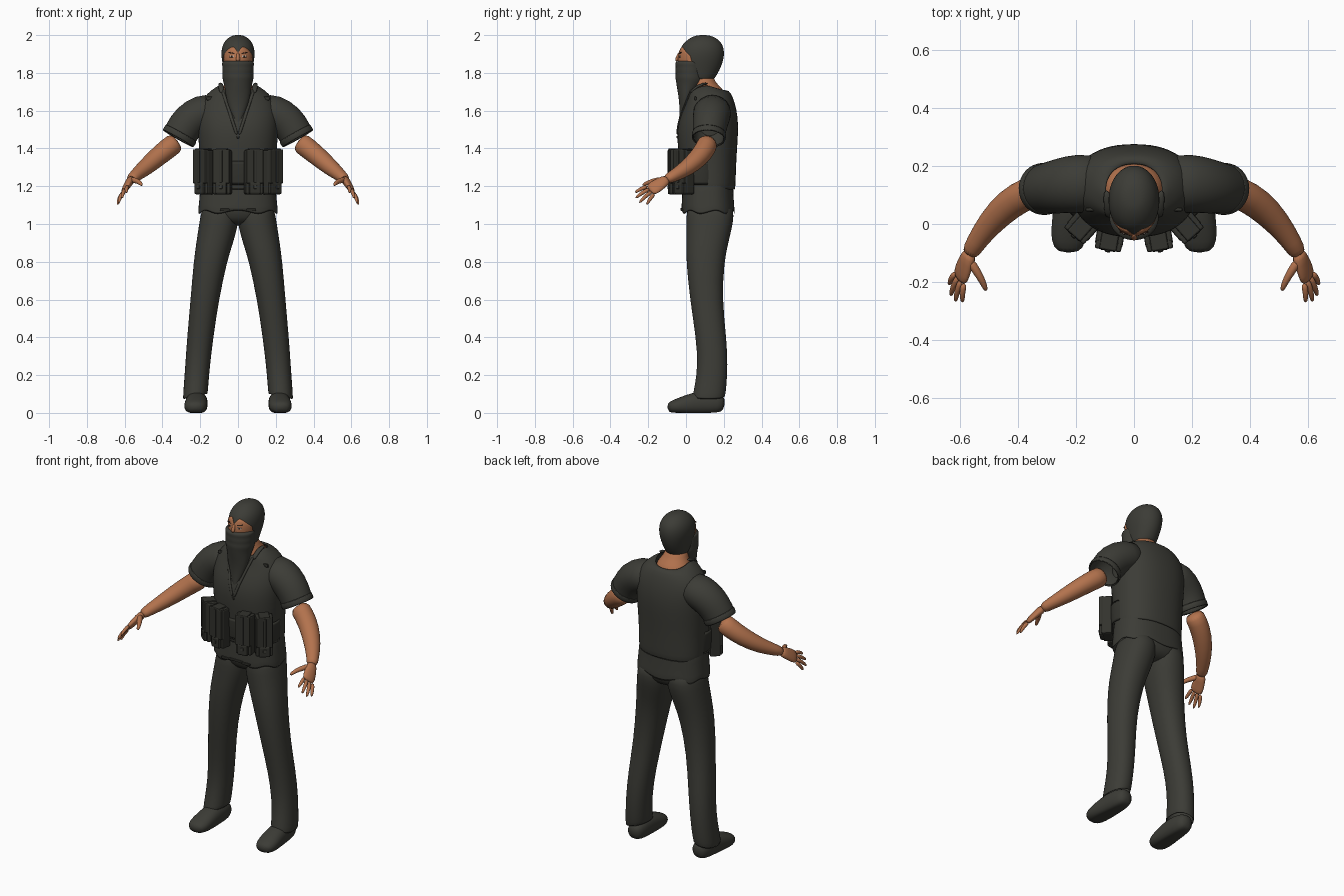
import bpy, bmesh, math
from mathutils import Vector, Matrix
from mathutils.bvhtree import BVHTree

cube = bpy.data.objects.get("Cube")
if cube:
    bpy.data.objects.remove(cube)


def material(name, r, g, b):
    m = bpy.data.materials.new(name)
    m.use_nodes = True
    m.diffuse_color = (r, g, b, 1)
    bsdf = next(n for n in m.node_tree.nodes if n.type == 'BSDF_PRINCIPLED')
    bsdf.inputs["Base Color"].default_value = (r, g, b, 1)
    bsdf.inputs["Roughness"].default_value = 0.8
    return m


CLOTH = material("dark_olive_cloth", .045, .045, .037)
GEAR = material("dark_gear", .032, .032, .026)
SKIN = material("skin", .45, .17, .075)
HAIR = material("brow_brown", .03, .015, .01)
WHITE = material("eye_white", .5, .42, .36)


def finish(name, bm, mat, smooth=True, mirror=False, subsurf=0, thick=0, bevel=0):
    bmesh.ops.recalc_face_normals(bm, faces=bm.faces[:])
    me = bpy.data.meshes.new(name)
    bm.to_mesh(me)
    bm.free()
    me.materials.append(mat)
    me.polygons.foreach_set("use_smooth", [smooth] * len(me.polygons))
    ob = bpy.data.objects.new(name, me)
    bpy.context.collection.objects.link(ob)
    if thick:
        mod = ob.modifiers.new("thickness", 'SOLIDIFY')
        mod.thickness = thick
    if bevel:
        mod = ob.modifiers.new("bevel", 'BEVEL')
        mod.width, mod.segments = bevel, 2
    if subsurf:
        mod = ob.modifiers.new("subdivision", 'SUBSURF')
        mod.levels = mod.render_levels = subsurf
    if mirror:
        ob.modifiers.new("mirror", 'MIRROR')
    return ob


def skin(name, rings, mat, n=20, p=2.0, caps=(True, True), warp=None, **kw):
    """Loft superellipse rings given as (centre, axis a, axis b)."""
    bm = bmesh.new()
    loops = []
    for i, (c, a, b) in enumerate(rings):
        loop = []
        for k in range(n):
            t = 2 * math.pi * k / n
            u, v = (math.copysign(abs(w) ** (2 / p), w) for w in (math.cos(t), math.sin(t)))
            co = c + a * u + b * v
            if warp:
                co = warp(co, i, t)
            loop.append(bm.verts.new(co))
        loops.append(loop)
    for lo, hi in zip(loops, loops[1:]):
        for k in range(n):
            bm.faces.new((lo[k], lo[(k + 1) % n], hi[(k + 1) % n], hi[k]))
    for want, loop in zip(caps, (loops[0], loops[-1])):
        if want:
            bm.faces.new(loop)
    return finish(name, bm, mat, subsurf=kw.pop("subsurf", 1), **kw)


def stack(rows):
    """Level rings from rows of (z, x0, x1, y0, y1)."""
    return [(Vector(((x0 + x1) / 2, (y0 + y1) / 2, z)),
             Vector(((x1 - x0) / 2, 0, 0)), Vector((0, (y1 - y0) / 2, 0)))
            for z, x0, x1, y0, y1 in rows]


def sym(rows):
    return stack([(z, -r, r, y0, y1) for z, r, y0, y1 in rows])


def path(rows, ref):
    """Rings square to a path of (x, y, z, ra, rb); ra lies along ref."""
    pts = [Vector(r[:3]) for r in rows]
    out = []
    for i, r in enumerate(rows):
        t = (pts[min(i + 1, len(pts) - 1)] - pts[max(i - 1, 0)]).normalized()
        a = (Vector(ref) - t * t.dot(Vector(ref))).normalized()
        out.append((pts[i], a * r[3], t.cross(a) * r[4]))
    return out


def box(name, size, loc, mat, frame=Matrix(), bevel=.005, mirror=True):
    bm = bmesh.new()
    bmesh.ops.create_cube(bm, size=1, matrix=frame @ Matrix.Translation(loc) @ Matrix.Diagonal((*size, 1)))
    return finish(name, bm, mat, smooth=False, bevel=bevel, mirror=mirror)


def front_of(ob):
    """Return a function giving the foremost y of an object at x, z."""
    bpy.context.view_layer.update()
    tree = BVHTree.FromObject(ob, bpy.context.evaluated_depsgraph_get())

    def y_at(x, z):
        hit = tree.ray_cast(Vector((x, -2, z)), Vector((0, 1, 0)))[0]
        return hit.y if hit else 0.05
    return y_at


# Trousers and shoes
skin("trouser_legs", stack([
    (1.12, .0, .185, .01, .25), (1.04, -.005, .2, 0, .255), (.98, .002, .21, 0, .245),
    (.9, .025, .222, 0, .225), (.8, .058, .236, .0, .203), (.6, .1, .252, .02, .192),
    (.4, .13, .27, .052, .215), (.25, .148, .28, .062, .222), (.14, .157, .288, .045, .215),
    (.085, .16, .293, .033, .208)]), CLOTH, p=2.2, caps=(True, False), thick=.006, mirror=True,
    warp=lambda co, i, t: co + Vector((0, 0, -.015 * math.cos(t) if i == 9 else 0)))
skin("seat", sym([(1.2, .19, 0, .25), (1.1, .195, -.005, .255), (1.03, .185, .005, .25),
                  (.99, .1, .05, .2)]), CLOTH, p=2.4)


def flatten(co, i, t):
    return Vector((co.x, co.y, max(co.z, 0)))


skin("shoes", path([(.215, .205, .045, .03, .032), (.215, .175, .05, .052, .055),
                    (.218, .08, .055, .058, .065), (.222, 0, .042, .062, .052),
                    (.226, -.06, .033, .062, .037), (.226, -.1, .027, .038, .025)], (1, 0, 0)),
     CLOTH, p=2.3, warp=flatten, mirror=True)

# Ragged shirt tail below the vest
skin("shirt_tail", sym([(1.22, .198, -.02, .25), (1.13, .205, -.022, .252), (1.06, .213, -.025, .26)]),
     CLOTH, n=36, p=2.5, caps=(False, False), thick=.006,
     warp=lambda co, i, t: co + Vector((0, 0, .012 * math.sin(7 * t) if i == 2 else 0)))
for x, z in ((.07, 1.075), (.02, 1.08)):
    box("belt_tab", (.05, .012, .012), (x, -.022, z), GEAR, bevel=.003)

# Shirt body with a neckline that dips front and back
torso = skin("shirt_body", sym([
    (1.18, .2, -.025, .262), (1.25, .2, -.028, .264), (1.36, .203, -.038, .268),
    (1.46, .212, -.05, .276), (1.54, .216, -.042, .277), (1.61, .212, -.015, .268),
    (1.67, .185, .008, .25), (1.71, .14, .012, .228), (1.74, .098, .01, .205)]),
    CLOTH, n=28, p=2.3, caps=(False, False), thick=.008,
    warp=lambda co, i, t: co - Vector((0, 0, .035 * abs(math.sin(t)) if i == 8 else 0)))
skin("sleeves", path([(.1, .14, 1.605, .085, .095), (.19, .14, 1.592, .1, .105),
                      (.262, .13, 1.545, .098, .095), (.3, .122, 1.485, .092, .088),
                      (.318, .12, 1.452, .091, .086)], (0, 0, 1)),
     CLOTH, caps=(True, False), thick=.008, mirror=True)
skin("sleeve_cuffs", path([(.3, .122, 1.482, .096, .092), (.318, .12, 1.45, .096, .091)], (0, 0, 1)),
     CLOTH, caps=(False, False), thick=.006, mirror=True)

# Lapels, collar and chest tabs laid on the shirt
chest = front_of(torso)
steps = [i / 6 for i in range(7)]
lapel = [(.005 + .078 * s, chest(.005 + .078 * s, 1.47 + .24 * s) - .002, 1.47 + .24 * s, .009, .006)
         for s in steps]
skin("lapels", path(lapel, (1, 0, 0)), CLOTH, n=8, mirror=True)
skin("collar_points", path([(.085, .02, 1.69, .016, .008), (.09, .06, 1.735, .016, .008),
                            (.095, .12, 1.745, .012, .008)], (1, 0, 0)), CLOTH, n=8, mirror=True)
box("chest_tabs", (.035, .012, .02), (.15, chest(.15, 1.665), 1.665), GEAR)
box("placket_button", (.014, .01, .014), (0, chest(0, 1.46), 1.46), GEAR, mirror=False)

# Neck
skin("neck", sym([(1.6, .12, .03, .22), (1.69, .105, .03, .212), (1.72, .085, .03, .19),
                  (1.75, .066, .03, .155), (1.8, .058, .03, .14)]), SKIN)

# Hood
hood = skin("hood", sym([
    (1.755, .06, .02, .14), (1.78, .068, -.01, .158), (1.82, .077, -.035, .182),
    (1.87, .087, -.043, .2), (1.915, .09, -.037, .204), (1.955, .08, -.018, .193),
    (1.985, .055, .02, .162), (2.001, .024, .06, .12)]), CLOTH, n=24, subsurf=2, p=2.05)

# Face scarf with folds, hanging to a point on the chest
folds = [(1.868 - .018 * i, .084 - .0006 * i + .003 * (i % 2), -.054 - .004 * (i % 2), .1)
         for i in range(7)]
skin("face_scarf", sym(folds + [(1.73, .072, -.05, .08), (1.68, .066, -.04, .04),
                                (1.62, .05, -.034, .02), (1.56, .024, -.036, 0),
                                (1.5, .005, -.04, -.02)]), CLOTH, n=24)

# Face opening with a peak in the brow line
face = front_of(hood)
bm = bmesh.new()
cols, levels = 24, 6
grid = []
for i in range(cols + 1):
    x = -.078 + .156 * i / cols
    top = 1.94 - .034 * max(0, 1 - abs(x) / .022) - .05 * (abs(x) / .078) ** 3
    zs = [1.85 + (top - 1.85) * j / levels for j in range(levels + 1)]
    grid.append([bm.verts.new((x, face(x, z) - .003, z)) for z in zs])
for a, b in zip(grid, grid[1:]):
    for j in range(levels):
        bm.faces.new((a[j], b[j], b[j + 1], a[j + 1]))
finish("face_opening", bm, SKIN, thick=.003)
skin("nose", path([(0, -.036, 1.908, .007, .006), (0, -.044, 1.885, .01, .009),
                   (0, -.052, 1.86, .013, .01)], (1, 0, 0)), SKIN, n=10)
for name, mat, size, z, tilt in (("eyebrows", HAIR, (.034, .006, .006), 1.905, -.2),
                                 ("eyes", WHITE, (.024, .005, .009), 1.887, 0),
                                 ("irises", HAIR, (.009, .008, .009), 1.887, 0)):
    spot = Matrix.Translation((.033, face(.033, z) - .003, z))
    turn = Matrix.Rotation(.22, 4, 'Z') @ Matrix.Rotation(tilt, 4, 'Y')
    box(name, size, (0, 0, 0), mat, spot @ turn, bevel=.0015)

# Bare arms and hands
skin("arms", path([(.318, .118, 1.44, .058, .056), (.365, .107, 1.405, .056, .056),
                   (.43, .07, 1.352, .052, .055), (.495, .005, 1.295, .044, .046),
                   (.545, -.065, 1.255, .032, .034), (.57, -.11, 1.232, .026, .031)], (0, 0, 1)),
     SKIN, mirror=True)
across = Vector((.045, .055, -.06)).normalized()
skin("palms", path([(.562, -.095, 1.24, .028, .025), (.578, -.13, 1.218, .036, .021),
                    (.592, -.165, 1.195, .042, .018), (.601, -.195, 1.175, .038, .013)], across),
     SKIN, n=14, mirror=True)
knuckle = Vector((.599, -.185, 1.18))
tips = {"index_fingers": (.59, -.272, 1.165), "middle_fingers": (.615, -.27, 1.135),
        "ring_fingers": (.632, -.25, 1.11), "little_fingers": (.637, -.21, 1.1)}
for i, (name, tip) in enumerate(tips.items()):
    base, tip = knuckle + across * (i - 1.5) * .02, Vector(tip)
    mid = base.lerp(tip, .5) + Vector((.005, 0, .006))
    skin(name, path([(*base, .012, .012), (*mid, .011, .011), (*tip, .007, .007)], across),
         SKIN, n=10, mirror=True)
skin("thumbs", path([(.57, -.12, 1.235, .018, .018), (.54, -.165, 1.23, .015, .015),
                     (.52, -.2, 1.22, .012, .012), (.508, -.232, 1.205, .008, .008)], (0, 0, 1)),
     SKIN, n=10, mirror=True)

# Ammunition pouches along the front of the vest
for side, x, y, turn in (("inner", .084, -.052, .17), ("outer", .182, -.012, .72)):
    frame = Matrix.Translation((x, y, 1.275)) @ Matrix.Rotation(turn, 4, 'Z')
    box(side + "_pouch_bodies", (.096, .06, .235), (0, .005, 0), GEAR, frame, .008)
    for s in (-1, 1):
        box(side + "_pouch_magazines", (.043, .03, .18), (s * .024, -.024, .03), GEAR, frame, .006)
    box(side + "_pouch_flaps", (.06, .078, .03), (0, 0, .11), GEAR, frame, .006)
    box(side + "_pouch_straps", (.016, .012, .17), (0, -.038, .03), GEAR, frame, .003)
    box(side + "_pouch_pockets", (.062, .03, .065), (0, -.026, -.085), GEAR, frame, .008)
    box(side + "_pouch_studs", (.018, .008, .018), (0, -.042, -.08), CLOTH, frame, .003)
skin("pouch_belt", sym([(1.2, .207, -.035, .2), (1.34, .21, -.042, .2)]), GEAR,
     n=28, p=2.3, caps=(False, False), thick=.006)
